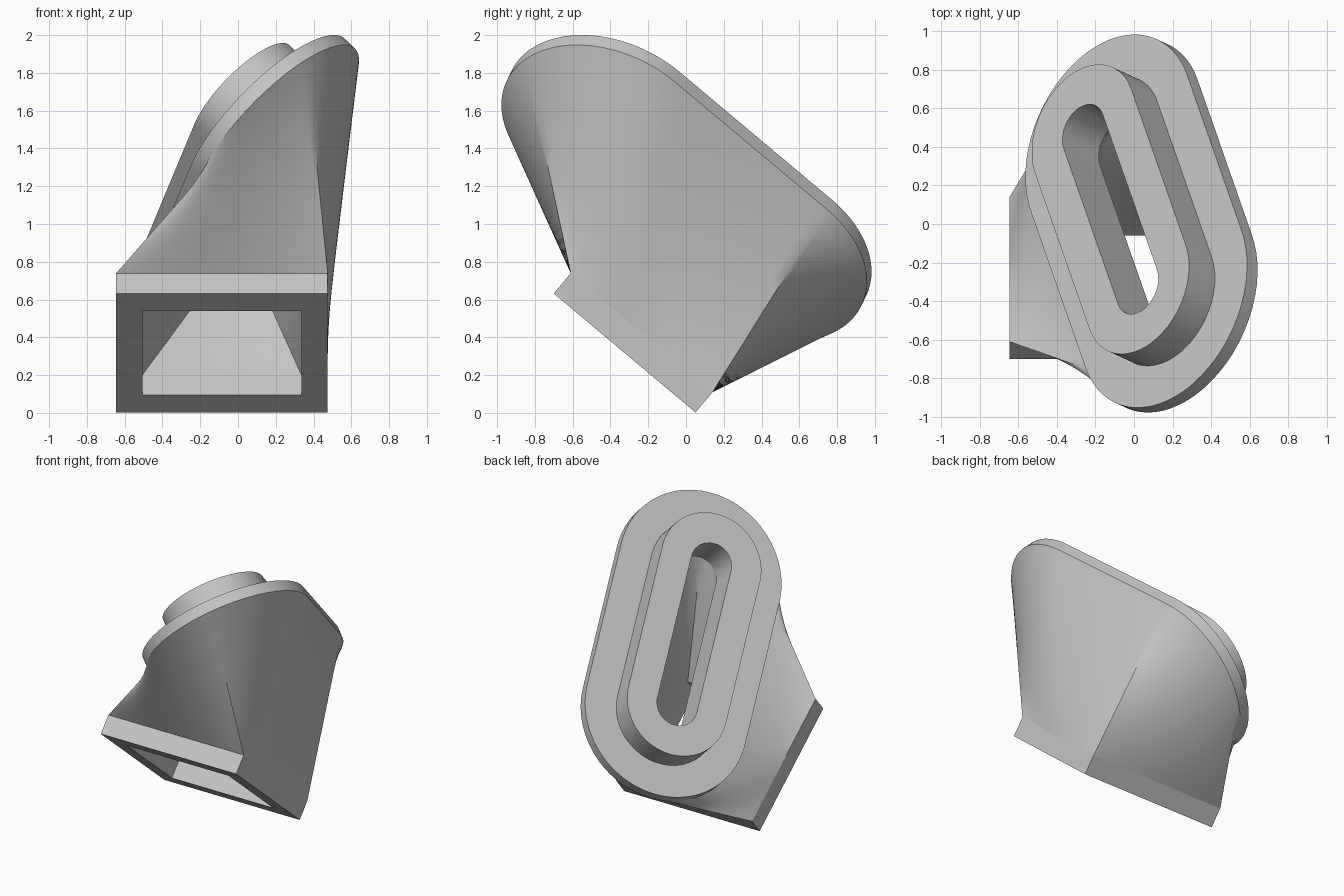
import bpy, bmesh
from math import radians, cos, sin, pi
from mathutils import Matrix, Vector

cube = bpy.data.objects.get("Cube")
if cube:
    bpy.data.objects.remove(cube, do_unlink=True)

mat = bpy.data.materials.new("plain grey")
mat.use_nodes = True
GREY = (0.56, 0.56, 0.56, 1)
mat.diffuse_color = GREY
mat.node_tree.nodes["Principled BSDF"].inputs["Base Color"].default_value = GREY

# Frames of the two openings: the rectangular inlet and the slotted outlet
tilt = Matrix.Rotation(radians(-40), 3, 'X')
twist = tilt @ Matrix.Rotation(radians(15), 3, 'Z') @ Matrix.Rotation(radians(-45), 3, 'Y')
INLET = Vector((-0.085, -0.325, 0.317))
OUTLET = Vector((0.066, -0.010, 1.163))
STEPS = 32
HALF = 0.545
COLLAR, FLANGE, SPOUT = 0.14, 0.08, 0.276
R_FLANGE, R_SPOUT, R_SLOT = 0.594, 0.366, 0.148


def rect_ring(hx, hy, depth):
    """Each edge of the rectangle, evenly divided."""
    corners = [Vector((hx, -hy, depth)), Vector((hx, hy, depth)),
               Vector((-hx, hy, depth)), Vector((-hx, -hy, depth))]
    return [INLET + tilt @ corners[i].lerp(corners[(i + 1) % 4], k / STEPS)
            for i in range(4) for k in range(STEPS)]


def slot_ring(r, depth):
    """Long edges meet a quarter arc plus a straight side, short ones a quarter arc."""
    arc = r * pi / 2
    long_run = arc + 2 * HALF
    points = []
    for side in (1, -1):
        # quarter arc from the tip, then the straight side
        for k in range(STEPS):
            s = long_run * k / STEPS
            a = min(s / r, pi / 2) - pi / 2
            c = -HALF + max(0, s - arc)
            points.append(Vector((side * r * cos(a), side * (c + r * sin(a)), depth)))
        # quarter arc on to the opposite tip
        for k in range(STEPS):
            a = pi / 2 * k / STEPS
            points.append(Vector((side * r * cos(a), side * (HALF + r * sin(a)), depth)))
    return [OUTLET + twist @ p for p in points]


def ruled(a, b, cuts=14):
    return [[p.lerp(q, k / cuts) for p, q in zip(a, b)] for k in range(cuts + 1)]


def skin(name, rings):
    """Bridge successive rings into one smooth shell."""
    bm = bmesh.new()
    rows = [[bm.verts.new(p) for p in ring] for ring in rings]
    n = len(rows[0])
    for lo, hi in zip(rows, rows[1:]):
        for i in range(n):
            j = (i + 1) % n
            bm.faces.new((lo[i], lo[j], hi[j], hi[i]))
    mesh = bpy.data.meshes.new(name)
    bm.to_mesh(mesh)
    bm.free()
    mesh.materials.append(mat)
    obj = bpy.data.objects.new(name, mesh)
    bpy.context.collection.objects.link(obj)
    bpy.ops.object.select_all(action='DESELECT')
    obj.select_set(True)
    bpy.context.view_layer.objects.active = obj
    bpy.ops.object.shade_smooth_by_angle(angle=radians(30))


def outer_rect(depth):
    return rect_ring(0.56, 0.49, depth)


def inner_rect(depth):
    return rect_ring(0.42, 0.345, depth)


# Rectangular collar with its open mouth
skin("inlet_collar", [inner_rect(COLLAR), inner_rect(0), outer_rect(0), outer_rect(COLLAR)])
# Body blending from rectangle to oval
skin("transition_body", ruled(outer_rect(COLLAR), slot_ring(R_FLANGE, 0)))
# Passage inside the body
skin("inner_duct", ruled(slot_ring(R_SLOT, 0), inner_rect(COLLAR)))
# Oval flange around the spout
skin("outlet_flange", [slot_ring(R_FLANGE, 0), slot_ring(R_FLANGE, FLANGE),
                       slot_ring(R_SPOUT, FLANGE)])
# Raised oval spout with a through slot
skin("outlet_spout", [slot_ring(R_SPOUT, FLANGE), slot_ring(R_SPOUT, SPOUT),
                      slot_ring(R_SLOT, SPOUT), slot_ring(R_SLOT, 0)])
